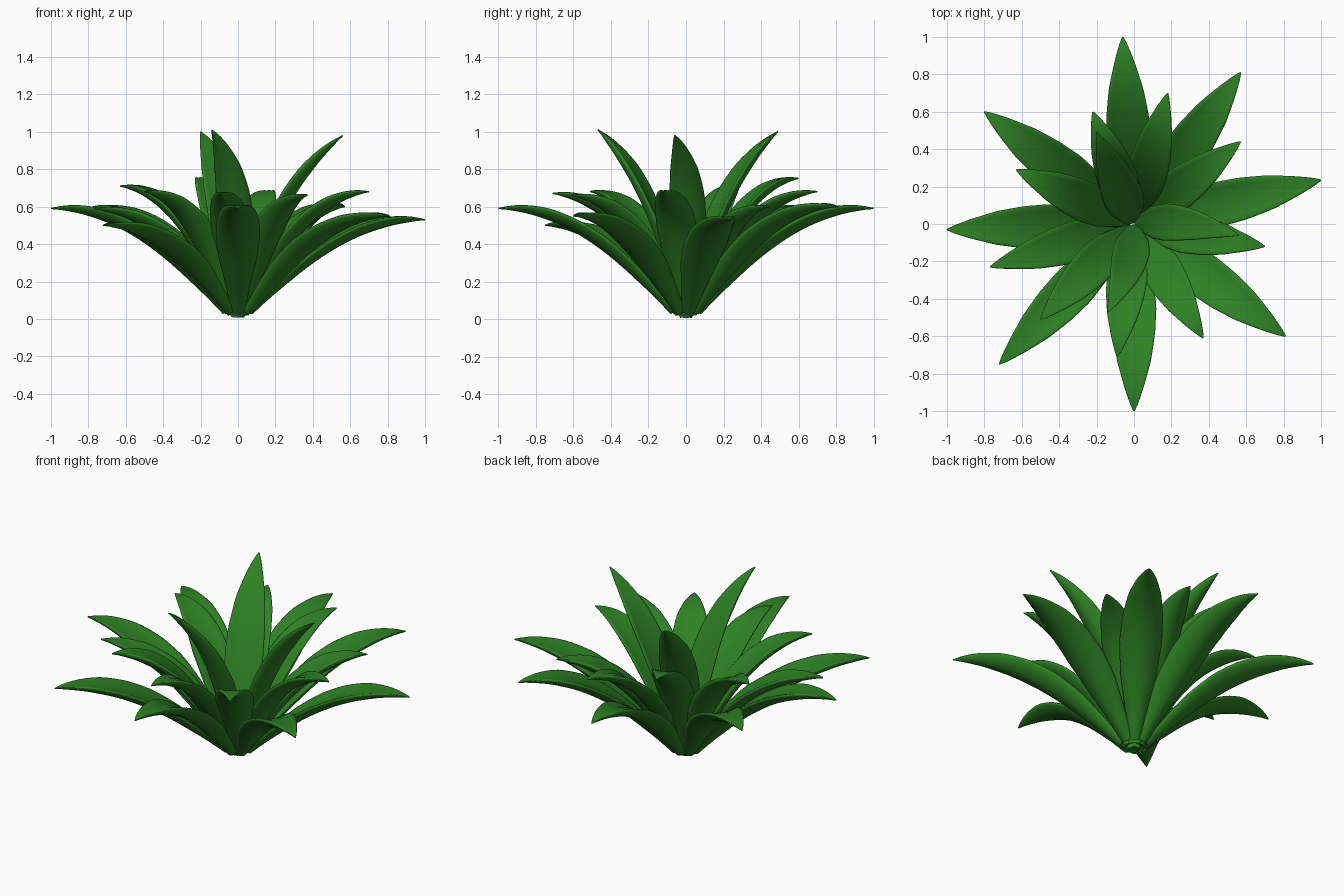
import bpy, bmesh, math
from mathutils import Vector

if "Cube" in bpy.data.objects:
    bpy.data.objects.remove(bpy.data.objects["Cube"])

green = bpy.data.materials.new("leaf green")
green.diffuse_color = (0.027, 0.22, 0.018, 1)
green.use_nodes = True
green.node_tree.nodes["Principled BSDF"].inputs["Base Color"].default_value = green.diffuse_color

# half-width along the leaf: (position, share of full width)
WIDTH = [(0, .3), (.1, .52), (.25, .85), (.4, 1), (.55, .94), (.7, .76),
         (.85, .44), (.95, .19), (1, .03)]
RINGS, HALF = 24, 8


def width_at(t):
    for (a, wa), (b, wb) in zip(WIDTH, WIDTH[1:]):
        if t <= b:
            return wa + (wb - wa) * (t - a) / (b - a)
    return WIDTH[-1][1]


def section(w, thick):
    """Closed crescent outline: cupped rounded back, shallow channel on top."""
    pts = []
    for i in range(2 * HALF):
        a = math.pi * i / HALF
        u, s = math.cos(a), math.sin(a)
        rib = 0.12 * thick * math.exp(-(u / .2) ** 2) if s > 0 else 0
        pts.append((u * w, 0.36 * w * u * u + s * thick * .5 + rib))
    return pts


def leaf(name, tip, base_r, base_z, ctrl_r, ctrl_z, width, bend=0):
    tx, ty, tz = tip
    out = Vector((tx, ty, 0)).normalized()
    across = Vector((-out.y, out.x, 0))
    reach = math.hypot(tx, ty)
    p0 = out * base_r + Vector((0, 0, base_z))
    p1 = out * (ctrl_r * reach) + across * bend + Vector((0, 0, ctrl_z * tz))
    p2 = Vector(tip)
    bm = bmesh.new()
    rings = []
    for k in range(RINGS + 1):
        t = k / RINGS
        c = p0 * (1 - t) ** 2 + p1 * 2 * t * (1 - t) + p2 * t * t
        d = ((p1 - p0) * (1 - t) + (p2 - p1) * t).normalized()
        side = Vector((0, 0, 1)).cross(d).normalized()
        up = d.cross(side)
        f = width_at(t)
        thick = 0.046 * min(1, .3 + f) * (1 if t < .9 else 1 - 6 * (t - .9))
        rings.append([bm.verts.new(c + side * x + up * y)
                      for x, y in section(width * .5 * f, thick)])
    n = 2 * HALF
    for a, b in zip(rings, rings[1:]):
        for i in range(n):
            bm.faces.new((a[i], a[(i + 1) % n], b[(i + 1) % n], b[i]))
    bm.faces.new(rings[0])
    bm.faces.new(rings[-1])
    bmesh.ops.recalc_face_normals(bm, faces=bm.faces)
    for f in bm.faces:
        f.smooth = len(f.verts) == 4
    me = bpy.data.meshes.new(name)
    bm.to_mesh(me)
    bm.free()
    me.materials.append(green)
    bpy.context.collection.objects.link(bpy.data.objects.new(name, me))


# outer whorl: long, arching to horizontal
OUTER = [(1, .235, .53), (.57, .81, .6), (-.06, 1, .59), (-.8, .6, .59),
         (-1, -.03, .59), (-.72, -.75, .5), (0, -1, .59), (.81, -.6, .55)]
for i, tip in enumerate(OUTER):
    leaf(f"outer_leaf_{i + 1}", tip, .07, .035, .58, 1.06, .24)

# middle whorl: shorter and steeper
MIDDLE = [(.7, -.12, .68), (.57, .44, .6), (.18, .7, .68), (-.22, .6, .75),
          (-.63, .29, .71), (-.77, -.23, .59), (-.5, -.51, .68),
          (-.09, -.71, .67), (.37, -.61, .66)]
for i, tip in enumerate(MIDDLE):
    leaf(f"middle_leaf_{i + 1}", tip, .045, .025, .5, .99, .22)

# heart: three tall upright leaves
leaf("heart_leaf_1", (.56, -.06, .98), .02, .01, .36, .74, .2, .06)
leaf("heart_leaf_2", (-.2, .49, 1.0), .02, .01, .36, .74, .22)
leaf("heart_leaf_3", (-.14, -.47, 1.01), .02, .01, .36, .74, .2, .06)
